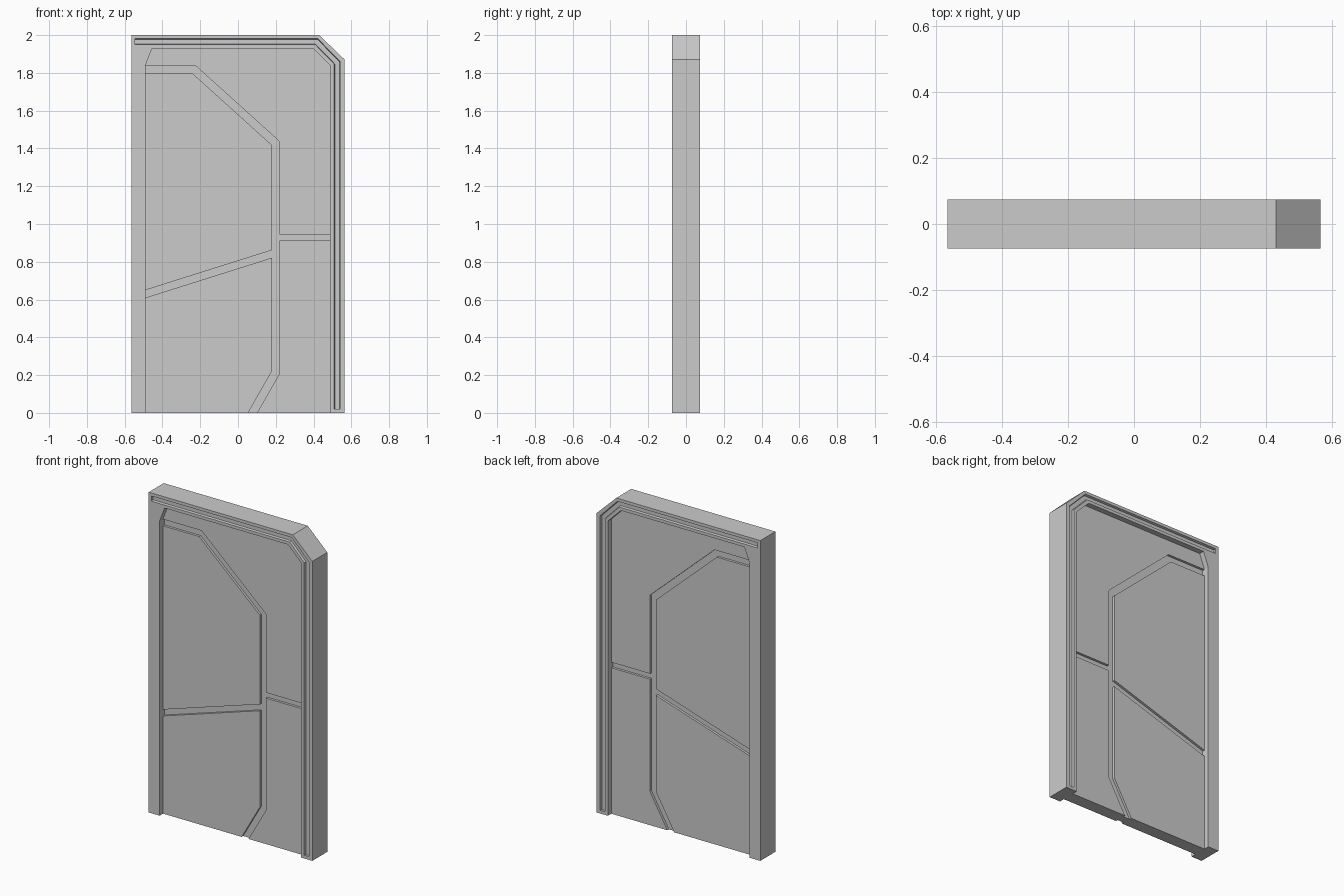
import bpy, bmesh
from mathutils import Vector

if "Cube" in bpy.data.objects:
    bpy.data.objects.remove(bpy.data.objects["Cube"])

FACE, PANEL, CHANNEL = 0.074, 0.040, 0.025   # half depths of frame, panels, channels


def loft(name, a, ya, b, yb):
    """Solid between XZ profile a at depth ya and profile b at depth yb."""
    bm = bmesh.new()
    va = [bm.verts.new((x, ya, z)) for x, z in a]
    vb = [bm.verts.new((x, yb, z)) for x, z in b]
    bm.faces.new(va)
    bm.faces.new(vb[::-1])
    n = len(va)
    for i in range(n):
        j = (i + 1) % n
        bm.faces.new((va[j], va[i], vb[i], vb[j]))
    bmesh.ops.recalc_face_normals(bm, faces=bm.faces[:])
    me = bpy.data.meshes.new(name)
    bm.to_mesh(me)
    bm.free()
    ob = bpy.data.objects.new(name, me)
    bpy.context.collection.objects.link(ob)
    return ob


def strip(path, width):
    """Mitred outline of a constant-width band along a path."""
    p = [Vector(q) for q in path]
    left, right = [], []
    for i, q in enumerate(p):
        dirs = []
        if i > 0:
            dirs.append((q - p[i - 1]).normalized())
        if i < len(p) - 1:
            dirs.append((p[i + 1] - q).normalized())
        normals = [Vector((-d.y, d.x)) for d in dirs]
        m = sum(normals, Vector((0, 0))).normalized()
        m *= width / 2 / m.dot(normals[0])
        left.append(tuple(q + m))
        right.append(tuple(q - m))
    return left + right[::-1]


def cut(target, a, ya, b, yb):
    """Cut the same shape into the front and the back."""
    for s in (-1, 1):
        c = loft("cutter", a, s * ya, b, s * yb)
        c.hide_render = True
        mod = target.modifiers.new("cut", 'BOOLEAN')
        mod.operation = 'DIFFERENCE'
        mod.solver = 'EXACT'
        mod.object = c
        bpy.context.view_layer.objects.active = target
        bpy.ops.object.modifier_apply(modifier=mod.name)
        bpy.data.objects.remove(c)


# Door slab with one clipped top corner
outline = [(-0.565, 0), (0.565, 0), (0.565, 1.87), (0.43, 2), (-0.565, 2)]
door = loft("door", outline, -FACE, outline, FACE)

# Recessed panel area inside the frame, open at the bottom
opening = [(-0.49, -0.1), (0.488, -0.1), (0.488, 1.84), (0.397, 1.93),
           (-0.455, 1.93), (-0.49, 1.84)]
cut(door, opening, PANEL, opening, 0.1)

# Channels separating the panels
channels = [
    strip([(-0.49, 1.8175), (-0.2325, 1.8175), (0.2, 1.427),
           (0.2, 0.215), (0.0484, -0.05)], 0.041),
    strip([(0.2, 0.9285), (0.488, 0.9285)], 0.034),
    [(-0.49, 0.61), (0.2, 0.828), (0.2, 0.868), (-0.49, 0.65)],
]
for c in channels:
    cut(door, c, CHANNEL, c, 0.06)

# Bevelled groove following the frame
path = [(-0.545, 1.965), (0.416, 1.965), (0.525, 1.853), (0.525, 0.02)]
cut(door, strip(path, 0.025), FACE - 0.014, strip(path, 0.037), FACE + 0.010)
